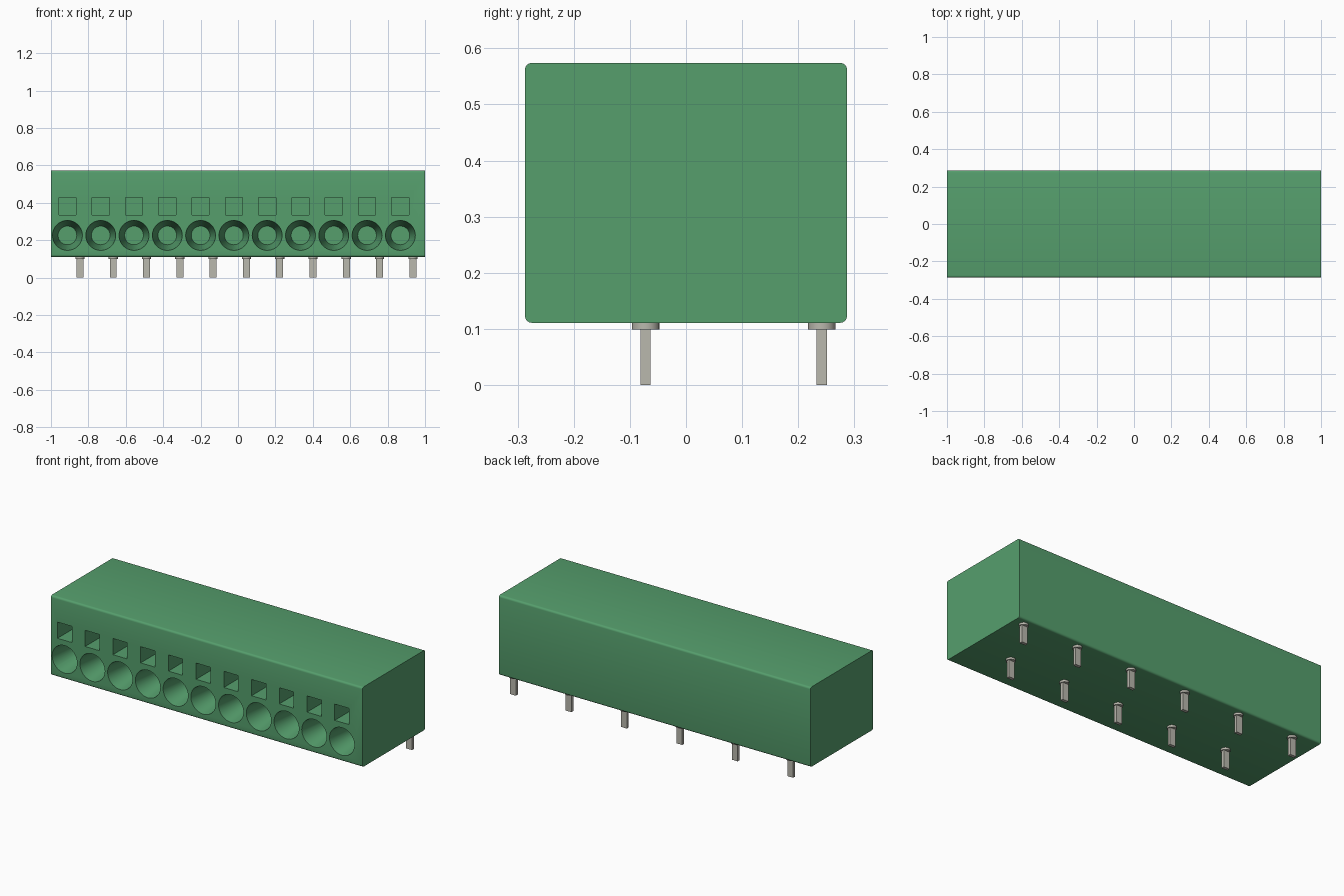
import bpy, bmesh, math
from mathutils import Matrix, Vector

if "Cube" in bpy.data.objects:
    bpy.data.objects.remove(bpy.data.objects["Cube"], do_unlink=True)

POLES, PITCH = 11, 0.178
HOLE_X, PIN_X = -0.912, -0.845      # first wire hole and first pin
FRONT, Z0, Z1 = -0.287, 0.111, 0.574


def material(name, rgb):
    m = bpy.data.materials.new(name)
    m.use_nodes = True
    m.diffuse_color = (*rgb, 1)
    m.node_tree.nodes["Principled BSDF"].inputs["Base Color"].default_value = (*rgb, 1)
    return m


GREEN = material("green plastic", (0.092, 0.345, 0.152))
METAL = material("tinned metal", (0.49, 0.48, 0.42))


def make(name, bm, mat):
    bmesh.ops.recalc_face_normals(bm, faces=bm.faces)
    me = bpy.data.meshes.new(name)
    bm.to_mesh(me)
    bm.free()
    me.materials.append(mat)
    ob = bpy.data.objects.new(name, me)
    bpy.context.collection.objects.link(ob)
    return ob


def smooth(ob):
    bpy.ops.object.select_all(action='DESELECT')
    ob.select_set(True)
    bpy.context.view_layer.objects.active = ob
    bpy.ops.object.shade_smooth_by_angle(angle=math.radians(30))


def box(bm, center, size):
    mat = Matrix.Translation(center) @ Matrix.Diagonal((*size, 1))
    return bmesh.ops.create_cube(bm, size=1, matrix=mat)["verts"]


# Housing: block with its long edges rounded
bm = bmesh.new()
box(bm, (0, 0, (Z0 + Z1) / 2), (2, -2 * FRONT, Z1 - Z0))
long_edges = [e for e in bm.edges if abs(e.verts[0].co.x - e.verts[1].co.x) > 1]
bmesh.ops.bevel(bm, geom=long_edges, offset=0.012, segments=4, profile=0.5, affect='EDGES')
housing = make("housing", bm, GREEN)

# Cutter: tapered wire entries and square release slots
bm = bmesh.new()
for i in range(POLES):
    x = HOLE_X + i * PITCH
    box(bm, (x, FRONT + 0.09, 0.383), (0.092, 0.22, 0.094))
    bmesh.ops.create_cone(
        bm, cap_ends=True, segments=40, radius1=0.0815, radius2=0.05, depth=0.21,
        matrix=Matrix.Translation((x, FRONT + 0.095, 0.226)) @ Matrix.Rotation(-math.pi / 2, 4, 'X'))
cutter = make("hole_cutter", bm, GREEN)
cutter.hide_render = True

mod = housing.modifiers.new("holes", 'BOOLEAN')
mod.operation, mod.solver, mod.object = 'DIFFERENCE', 'EXACT', cutter
bpy.context.view_layer.objects.active = housing
bpy.ops.object.modifier_apply(modifier=mod.name)
bpy.data.objects.remove(cutter, do_unlink=True)
smooth(housing)

# Solder pins: flat blade with a round collar, staggered in two rows
for i in range(POLES):
    x, y = PIN_X + i * PITCH, (0.242 if i % 2 == 0 else -0.072)
    bm = bmesh.new()
    box(bm, (x, y, 0.053), (0.037, 0.018, 0.106))
    bmesh.ops.create_cone(bm, cap_ends=True, segments=24, radius1=0.0245, radius2=0.0245,
                          depth=0.016, matrix=Matrix.Translation((x, y, 0.107)))
    smooth(make(f"solder_pin_{i + 1}", bm, METAL))
